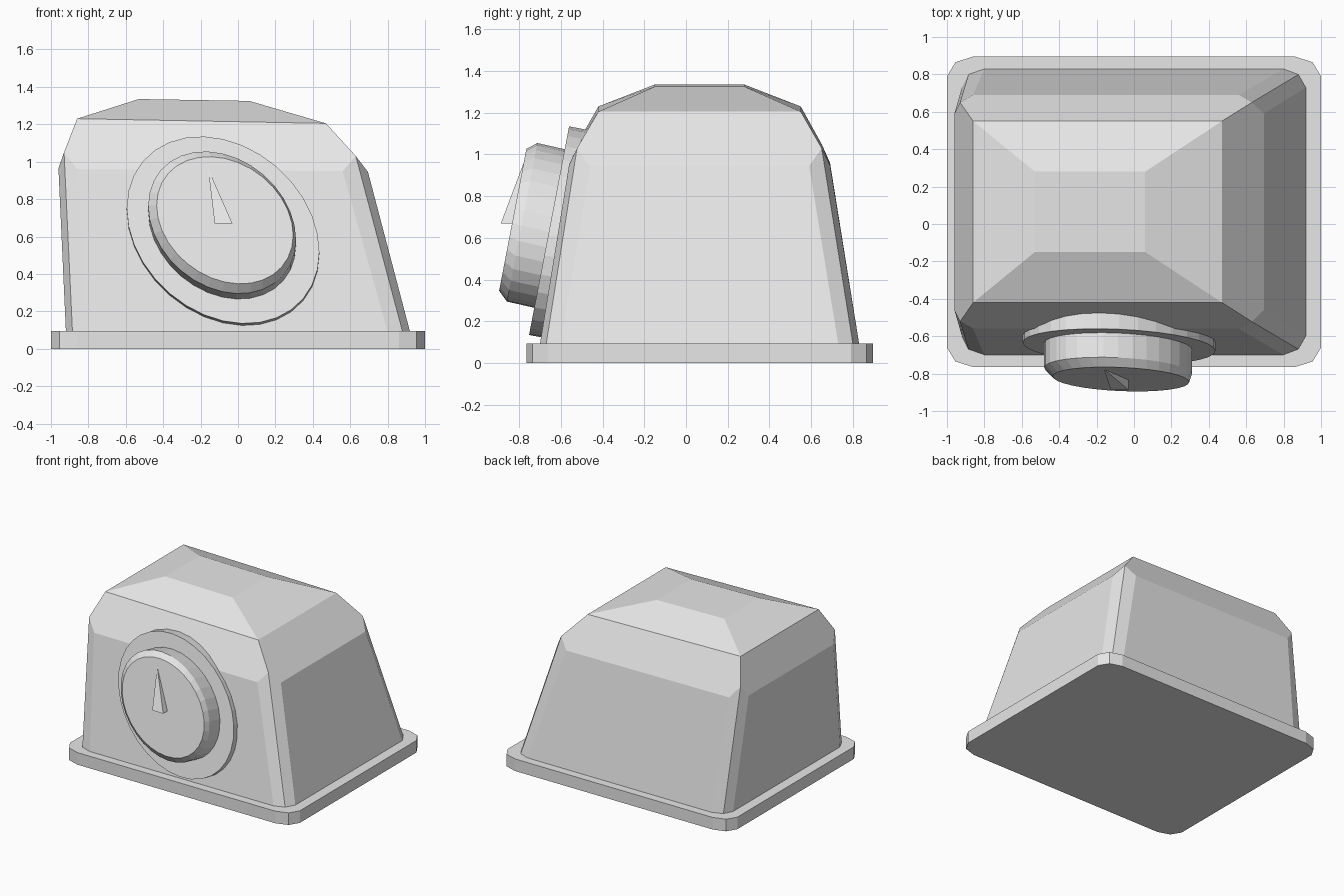
import bpy, bmesh, math

cube = bpy.data.objects.get("Cube")
if cube:
    bpy.data.objects.remove(cube, do_unlink=True)

grey = bpy.data.materials.new("light grey")
grey.use_nodes = True
grey.diffuse_color = (0.8, 0.8, 0.8, 1)
grey.node_tree.nodes["Principled BSDF"].inputs["Base Color"].default_value = (0.8, 0.8, 0.8, 1)


def finish(name, bm):
    bmesh.ops.recalc_face_normals(bm, faces=bm.faces)
    mesh = bpy.data.meshes.new(name)
    bm.to_mesh(mesh)
    bm.free()
    mesh.materials.append(grey)
    obj = bpy.data.objects.new(name, mesh)
    bpy.context.collection.objects.link(obj)
    return obj


def loft(name, rings):
    """Skin a stack of equal-length rings and cap both ends."""
    bm = bmesh.new()
    loops = [[bm.verts.new(p) for p in ring] for ring in rings]
    n = len(loops[0])
    for low, high in zip(loops, loops[1:]):
        for i in range(n):
            j = (i + 1) % n
            bm.faces.new((low[i], low[j], high[j], high[i]))
    bm.faces.new(loops[0])
    bm.faces.new(loops[-1])
    return finish(name, bm)


# Base plate: rectangle with two-step rounded corners
def plate_ring(z):
    corner = [(0, 0.105), (0.045, 0.03), (0.14, 0)]      # inset from each corner
    pts = []
    for sx, sy in ((-1, -1), (1, -1), (1, 1), (-1, 1)):
        steps = corner if sx * sy > 0 else corner[::-1]
        edge_y = 0.895 if sy > 0 else -0.765
        pts += [(sx * (1 - dx), edge_y - sy * dy, z) for dx, dy in steps]
    return pts


loft("base_plate", [plate_ring(0), plate_ring(0.095)])

# Housing: leaning walls, split corner posts, bevelled shoulder and hipped roof.
# Corner points: foot of front/back wall, post and side wall, then
# the same three at the top of the walls, then shoulder and roof.
KEYS = ("wall_foot", "post_foot", "side_foot", "wall_top", "post_top",
        "side_top", "shoulder", "roof")
X = {"L": (-0.80, -0.885, -0.92, -0.86, -0.93, -0.96, -0.86, -0.53),
     "R": (0.80, 0.88, 0.92, 0.56, 0.63, 0.695, 0.47, 0.06)}
Z = {"L": (0.09, 0.09, 0.09, 0.96, 1.05, 0.965, 1.23, 1.335),
     "R": (0.09, 0.09, 0.09, 0.95, 1.03, 0.945, 1.205, 1.325)}
Y = {"F": (-0.70, -0.67, -0.60, -0.56, -0.522, -0.46, -0.42, -0.15),
     "B": (0.83, 0.80, 0.73, 0.69, 0.65, 0.59, 0.55, 0.28)}

bm = bmesh.new()
V = {}
for sx in "LR":
    for sy in "FB":
        for i, key in enumerate(KEYS):
            V[sx + sy, key] = bm.verts.new((X[sx][i], Y[sy][i], Z[sx][i]))


def span(a, b, keys):
    """Face running up one corner and back down the next."""
    bm.faces.new([V[a, k] for k in keys] + [V[b, k] for k in reversed(keys)])


for a, b, wall in (("LF", "RF", "wall"), ("LB", "RB", "wall"),
                   ("LF", "LB", "side"), ("RF", "RB", "side")):
    span(a, b, (wall + "_foot", wall + "_top"))
    span(a, b, (wall + "_top", "post_top", "shoulder"))
    span(a, b, ("shoulder", "roof"))
for c in ("LF", "RF", "RB", "LB"):
    for w in ("wall", "side"):
        bm.faces.new([V[c, k] for k in (w + "_foot", "post_foot", "post_top", w + "_top")])
bm.faces.new([V[c, "roof"] for c in ("LF", "RF", "RB", "LB")])
floor = []
for c in ("LF", "RF", "RB", "LB"):
    keys = ("side_foot", "post_foot", "wall_foot")
    floor += [V[c, k] for k in (keys if c in ("LF", "RB") else keys[::-1])]
bm.faces.new(floor)
finish("housing", bm)


# Dial: slanted, skewed discs that follow the lean of the front wall
LEAN = 0.192


def dial_ring(y, z, rx, rz, x=-0.08, n=32):
    ring = []
    for i in range(n):
        t = 2 * math.pi * i / n
        dz = rz * (0.972 * math.sin(t) - 0.235 * math.cos(t))
        ring.append((x + rx * math.cos(t), y + LEAN * dz, z + dz))
    return ring


loft("dial_flange", [dial_ring(-0.55, 0.615, 0.515, 0.5),
                     dial_ring(-0.656, 0.635, 0.515, 0.5)])
loft("dial_knob", [dial_ring(-0.62, 0.638, 0.395, 0.38, -0.085),
                   dial_ring(-0.785, 0.675, 0.395, 0.38, -0.085),
                   dial_ring(-0.83, 0.687, 0.365, 0.34, -0.07)])

# Pointer: thin wedge rising from the knob face towards its lower end
bm = bmesh.new()
tip = bm.verts.new((-0.16, -0.776, 0.965))
foot = [bm.verts.new(p) for p in ((-0.125, -0.82, 0.67), (-0.03, -0.82, 0.67),
                                  (-0.03, -0.887, 0.67), (-0.125, -0.887, 0.67))]
bm.faces.new(foot)
for i in range(4):
    bm.faces.new((foot[i], foot[(i + 1) % 4], tip))
finish("dial_pointer", bm)
